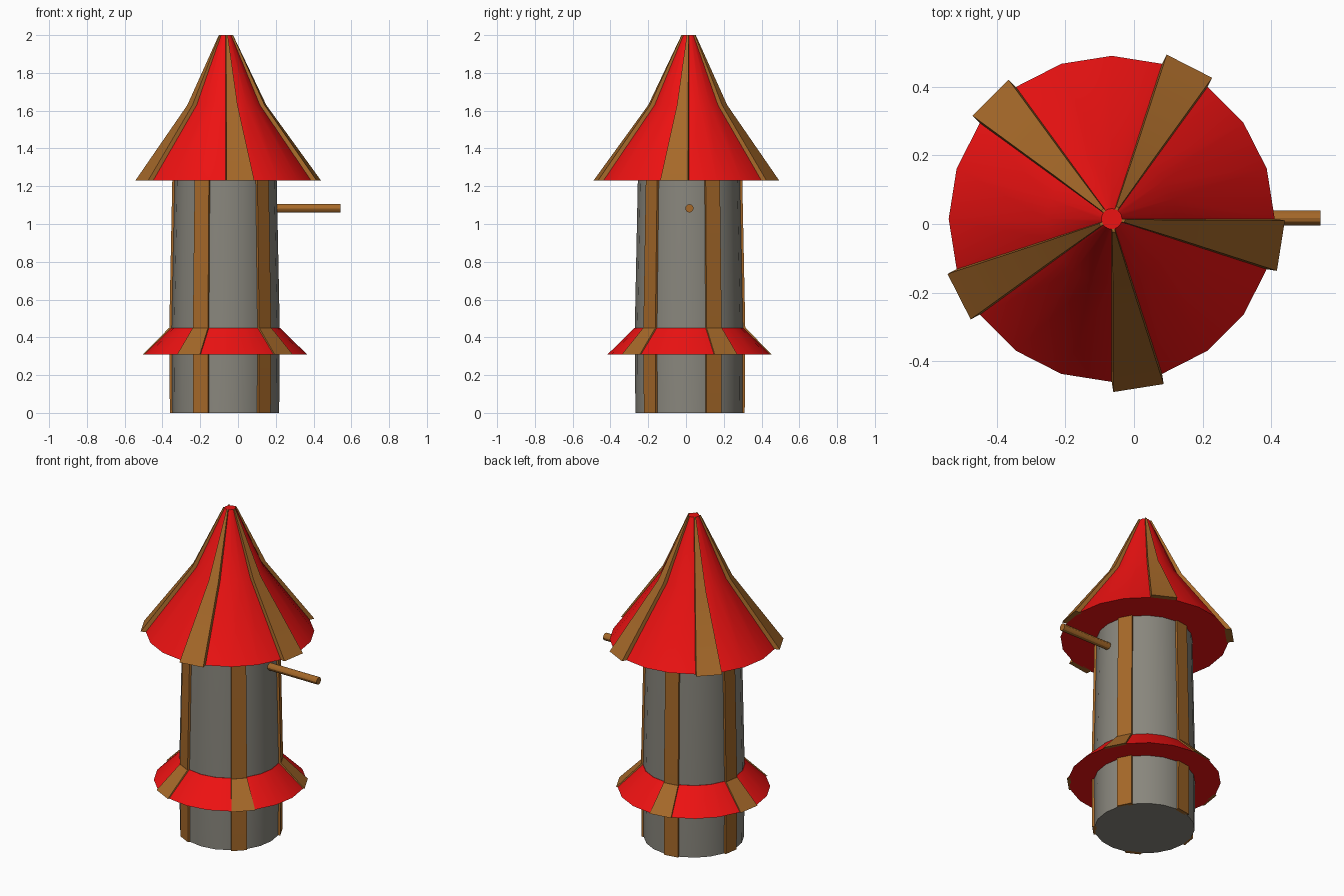
import bpy, bmesh
from math import radians, cos, sin
from mathutils import Vector

if "Cube" in bpy.data.objects:
    bpy.data.objects.remove(bpy.data.objects["Cube"])

CX, CY, SIDES = -0.065, 0.015, 20


def material(name, rgb):
    m = bpy.data.materials.new(name)
    m.diffuse_color = (*rgb, 1)
    m.use_nodes = True
    m.node_tree.nodes["Principled BSDF"].inputs["Base Color"].default_value = m.diffuse_color
    return m


RED = material("red_paint", (0.85, 0.006, 0.006))
WOOD = material("wood", (0.38, 0.14, 0.022))
STONE = material("stone", (0.25, 0.24, 0.205))


def finish(bm, name, mat):
    bmesh.ops.recalc_face_normals(bm, faces=bm.faces)
    me = bpy.data.meshes.new(name)
    bm.to_mesh(me)
    bm.free()
    ob = bpy.data.objects.new(name, me)
    bpy.context.collection.objects.link(ob)
    me.materials.append(mat)
    bpy.context.view_layer.objects.active = ob
    ob.select_set(True)
    bpy.ops.object.shade_smooth_by_angle(angle=radians(30))
    ob.select_set(False)
    return ob


def point(r, z, deg):
    a = radians(deg)
    return Vector((CX + r * cos(a), CY + r * sin(a), z))


def skin(bm, rings):
    """Join equal-sized closed rings and cap both ends."""
    rings = [[bm.verts.new(p) for p in ring] for ring in rings]
    n = len(rings[0])
    for lo, hi in zip(rings, rings[1:]):
        for i in range(n):
            j = (i + 1) % n
            bm.faces.new((lo[i], lo[j], hi[j], hi[i]))
    bm.faces.new(rings[0])
    bm.faces.new(rings[-1])


def lathe(name, profile, mat):
    bm = bmesh.new()
    skin(bm, [[point(r, z, i * 360 / SIDES) for i in range(SIDES)] for r, z in profile])
    return finish(bm, name, mat)


def slats(name, profile, offsets, first_angle):
    """Five boards, each raised from one facet of the turned profile."""
    bm = bmesh.new()
    for k in range(5):
        mid = first_angle + 72 * k
        out = Vector((cos(radians(mid)), sin(radians(mid)), 0))
        rings = []
        for (r, z), off in zip(profile, offsets):
            a, b = point(r, z, mid - 9), point(r, z, mid + 9)
            inner = out * min(0.01, r * 0.3)
            rings.append([a - inner, b - inner, b + out * off, a + out * off])
        skin(bm, rings)
    return finish(bm, name, WOOD)


# Turned parts, as (radius, height)
tower = [(0.283, 0), (0.286, 0.45), (0.270, 1.235)]
skirt = [(0.43, 0.31), (0.288, 0.45)]
roof = [(0.475, 1.23), (0.19, 1.63), (0.03, 2.0)]

lathe("tower_wall", tower, STONE)
lathe("lower_skirt_roof", skirt, RED)
lathe("main_roof", roof, RED)

# Boards
slats("tower_boards", tower, [0.013] * 3, 27)
slats("skirt_boards", skirt, [0.009, 0.012], 27)
slats("roof_boards", roof, [0.03, 0.025, 0.009], -9)

# Wooden peg on the right side
bm = bmesh.new()
skin(bm, [[Vector((x, 0.018 + 0.022 * cos(radians(30 * i)), 1.083 + 0.022 * sin(radians(30 * i))))
           for i in range(12)] for x in (0.19, 0.543)])
finish(bm, "side_peg", WOOD)
